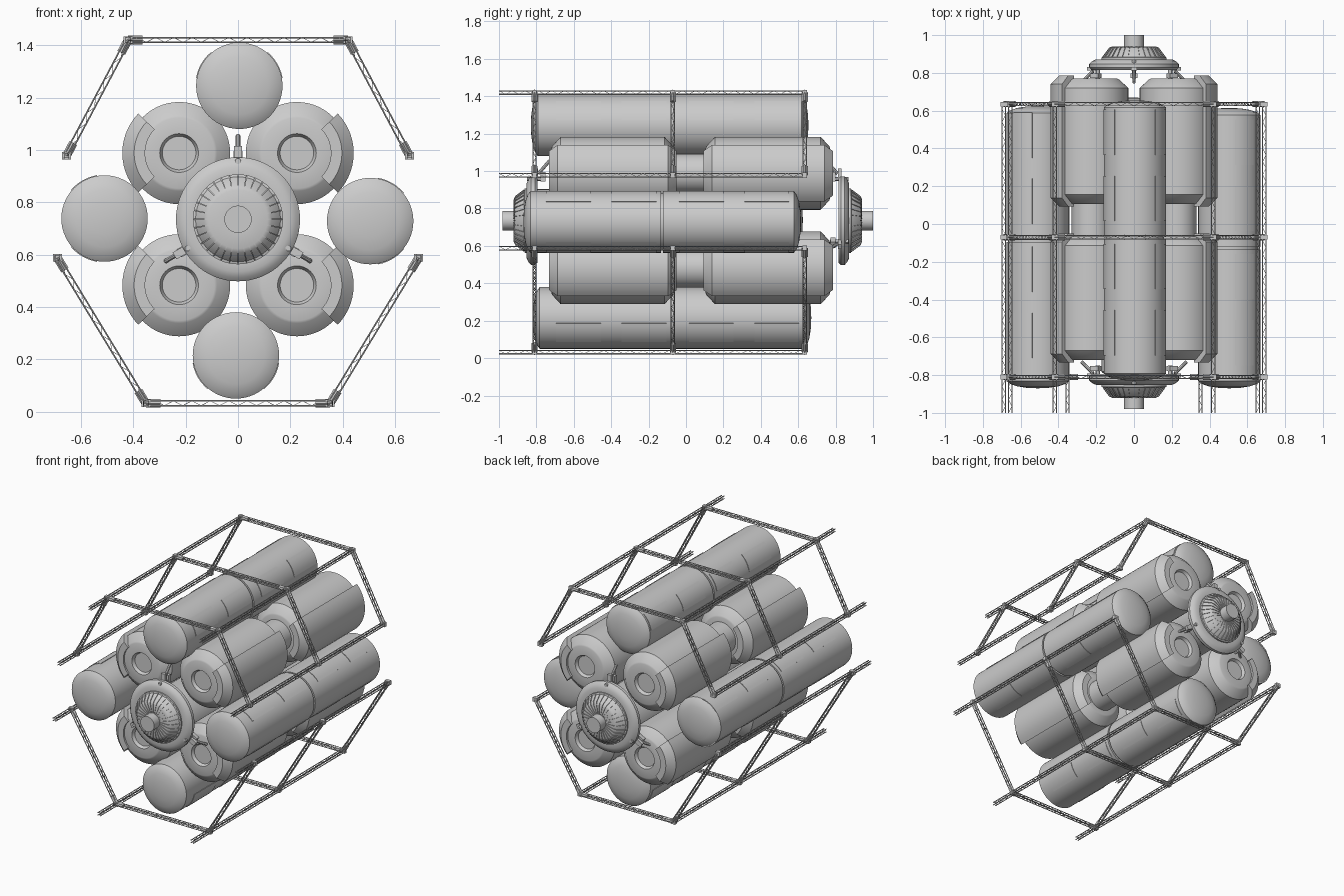
import bpy, bmesh
from math import sin, cos, pi, radians
from mathutils import Vector, Matrix

if "Cube" in bpy.data.objects:
    bpy.data.objects.remove(bpy.data.objects["Cube"])

CZ = 0.735  # height of the central axis


def finish(name, bm):
    bmesh.ops.remove_doubles(bm, verts=bm.verts, dist=1e-5)
    bmesh.ops.recalc_face_normals(bm, faces=bm.faces)
    me = bpy.data.meshes.new(name)
    bm.to_mesh(me)
    bm.free()
    ob = bpy.data.objects.new(name, me)
    bpy.context.collection.objects.link(ob)
    return ob


def lathe(bm, profile, cx, cz, segs=56):
    """Revolve (radius, y) points about an axis along y."""
    rings = [[bm.verts.new((cx + r * cos(2 * pi * i / segs), y, cz + r * sin(2 * pi * i / segs)))
              for i in range(segs)] if r > 0 else [bm.verts.new((cx, y, cz))] for r, y in profile]
    for a, b in zip(rings, rings[1:]):
        for i in range(segs):
            j = (i + 1) % segs
            quad = [a[i % len(a)], a[j % len(a)], b[j % len(b)], b[i % len(b)]]
            bm.faces.new(list(dict.fromkeys(quad)))


def sector(bm, section, cx, cz, a0, a1, steps=14):
    """Sweep a closed (radius, y) section through part of a turn."""
    rings = []
    for i in range(steps + 1):
        a = radians(a0 + (a1 - a0) * i / steps)
        rings.append([bm.verts.new((cx + r * cos(a), y, cz + r * sin(a))) for r, y in section])
    n = len(section)
    for a, b in zip(rings, rings[1:]):
        for k in range(n):
            bm.faces.new((a[k], a[(k + 1) % n], b[(k + 1) % n], b[k]))
    bm.faces.new(rings[0])
    bm.faces.new(rings[-1])


def rod(bm, p, q, r, n=6):
    p, q = Vector(p), Vector(q)
    rot = (q - p).to_track_quat('Z', 'Y').to_matrix().to_4x4()
    bmesh.ops.create_cone(bm, cap_ends=True, segments=n, radius1=r, radius2=r,
                          depth=(q - p).length, matrix=Matrix.Translation((p + q) / 2) @ rot)


def box(bm, centre, size, rot=Matrix.Identity(4)):
    bmesh.ops.create_cube(bm, size=1, matrix=Matrix.Translation(centre) @ rot @ Matrix.Diagonal((*size, 1)))


# Outer long cylinders: domed ends, centre seam, raised panels
def long_module(name, cx, cz, y0, y1, seam, outward):
    R = 0.165
    dome = [(0, 0), (0.06, 0.003), (0.11, 0.011), (0.145, 0.023), (R, 0.038)]
    prof = [(r, y0 + d) for r, d in dome]
    prof += [(R, seam - 0.006), (R - 0.012, seam - 0.006), (R - 0.012, seam + 0.006), (R, seam + 0.006)]
    prof += [(r, y1 - d) for r, d in reversed(dome)]
    bm = bmesh.new()
    lathe(bm, prof, cx, cz)
    finish(name, bm)
    bm = bmesh.new()
    for off in (-0.63, -0.28, 0.08, 0.43):
        ya, yb = seam + off, seam + off + 0.26
        ya, yb = ya + 0.01, yb - 0.01
        for s in (-1, 1):
            mid = outward + s * 60
            sector(bm, [(R - 0.01, ya), (R + 0.003, ya), (R + 0.003, yb), (R - 0.01, yb)],
                   cx, cz, mid - 20, mid + 20, 6)
    finish(name + "_panels", bm)


long_module("top_cylinder", 0.005, 1.245, -0.83, 0.655, -0.075, 90)
long_module("right_cylinder", 0.505, 0.728, -0.87, 0.615, -0.128, 0)
long_module("left_cylinder", -0.51, 0.738, -0.87, 0.625, -0.09, 180)
long_module("bottom_cylinder", -0.008, 0.215, -0.82, 0.67, -0.075, -90)

# Diagonal tanks: two chamfered drums, a neck and side armour shells
for sx, side in ((-1, "left"), (1, "right")):
    for cz, level in ((0.988, "upper"), (0.483, "lower")):
        cx = 0.225 * sx
        name = f"{level}_{side}_tank"
        cap = [(0, 0.02), (0.064, 0.02), (0.074, 0), (0.135, 0), (0.145, 0.004), (0.195, 0.05)]
        bm, shell = bmesh.new(), bmesh.new()
        for y0, y1 in ((-0.72, -0.065), (0.105, 0.77)):
            lathe(bm, [(r, y0 + d) for r, d in cap] + [(r, y1 - d) for r, d in reversed(cap)], cx, cz)
            a, b = y0 - 0.012, y1 + 0.015
            mid = 0 if sx > 0 else 180
            sector(shell, [(0.13, a), (0.172, a), (0.217, a + 0.045), (0.217, b - 0.045),
                           (0.172, b), (0.13, b)], cx, cz, mid - 44, mid + 44)
        finish(name, bm)
        finish(name + "_shell", shell)
        bm = bmesh.new()
        lathe(bm, [(0, -0.1), (0.105, -0.1), (0.105, 0.14), (0, 0.14)], cx, cz)
        finish(name + "_neck", bm)

# Docking hubs at both ends
for end, fy in (("back", lambda y: y), ("front", lambda y: 0.02 - y)):
    bm = bmesh.new()
    prof = [(0, 1.0), (0.052, 1.0), (0.052, 0.937), (0.112, 0.937), (0.128, 0.93), (0.162, 0.885),
            (0.172, 0.882), (0.172, 0.872), (0.2, 0.872), (0.222, 0.862), (0.237, 0.848),
            (0.237, 0.828), (0.225, 0.815), (0.12, 0.815), (0.11, 0.83), (0, 0.83)]
    lathe(bm, [(r, fy(y)) for r, y in prof], 0, CZ, 64)
    finish(end + "_hub", bm)
    # radial ribs on the dish
    bm = bmesh.new()
    for i in range(32):
        a = 2 * pi * i / 32
        u, t = Vector((cos(a), 0, sin(a))), Vector((-sin(a), 0, cos(a)))
        outline = [(0.05, 0.941), (0.114, 0.941), (0.132, 0.933), (0.168, 0.885), (0.12, 0.885), (0.05, 0.93)]
        loops = [[bm.verts.new(Vector((0, fy(y), CZ)) + u * r + t * w) for r, y in outline]
                 for w in (-0.0025, 0.0025)]
        for k in range(6):
            m = (k + 1) % 6
            bm.faces.new((loops[0][k], loops[0][m], loops[1][m], loops[1][k]))
        bm.faces.new(loops[0])
        bm.faces.new(loops[1])
    finish(end + "_hub_ribs", bm)
    # three latches around the flange
    bm = bmesh.new()
    for deg in (90, 210, 330):
        a = radians(deg)
        u = Vector((cos(a), 0, sin(a)))
        at = lambda r, y: Vector((0, fy(y), CZ)) + u * r
        rot = Matrix.Rotation(-a, 4, 'Y')
        rod(bm, at(0.222, 0.87), at(0.222, 0.77), 0.011, 12)
        box(bm, at(0.25, 0.822), (0.06, 0.02, 0.03), rot)
        box(bm, at(0.235, 0.785), (0.05, 0.026, 0.036), rot)
        rod(bm, at(0.25, 0.81), at(0.32, 0.75), 0.009, 8)
    finish(end + "_hub_latches", bm)


# Truss frame: four chords with zigzag lacing
def truss(bm, p, q, h=0.009):
    p, q = Vector(p), Vector(q)
    d = (q - p).normalized()
    u = Vector((0, 1, 0)) if abs(d.y) < 0.5 else Vector((1, 0, 0))
    v = d.cross(u)
    for s in (-h, h):
        for t in (-h, h):
            rod(bm, p + u * s + v * t, q + u * s + v * t, 0.003)
    n = max(2, round((q - p).length / 0.035))
    for i in range(n):
        a, b = p.lerp(q, i / n), p.lerp(q, (i + 1) / n)
        s = h if i % 2 else -h
        for t in (-h, h):
            rod(bm, a + v * s + u * t, b - v * s + u * t, 0.0013, 3)
            rod(bm, a + u * s + v * t, b - u * s + v * t, 0.0013, 3)


halves = {"upper": [(-0.655, 0.978), (-0.42, 1.42), (0.42, 1.42), (0.655, 0.978)],
          "lower": [(-0.69, 0.588), (-0.352, 0.032), (0.352, 0.032), (0.69, 0.588)]}
RINGS = (-0.81, -0.07, 0.635)
for level, pts in halves.items():
    rails, ribs, joints = bmesh.new(), bmesh.new(), bmesh.new()
    for x, z in pts:
        truss(rails, (x, -1.0, z), (x, 0.645, z))
    for y in RINGS:
        for x, z in pts:
            box(joints, (x, y, z), (0.034, 0.024, 0.028))
        for a, b in zip(pts, pts[1:]):
            pa, pb = Vector((a[0], y, a[1])), Vector((b[0], y, b[1]))
            truss(ribs, pa, pb)
            d = (pb - pa).normalized()
            for p, s in ((pa, 1), (pb, -1)):
                rod(joints, p, p + d * s * 0.055, 0.0165, 4)
    finish(level + "_frame_rails", rails)
    finish(level + "_frame_ribs", ribs)
    # joint sleeves where ribs meet rails
    finish(level + "_frame_joints", joints)

bpy.ops.object.select_all(action='SELECT')
bpy.context.view_layer.objects.active = bpy.context.scene.objects[0]
bpy.ops.object.shade_smooth_by_angle(angle=radians(30))
